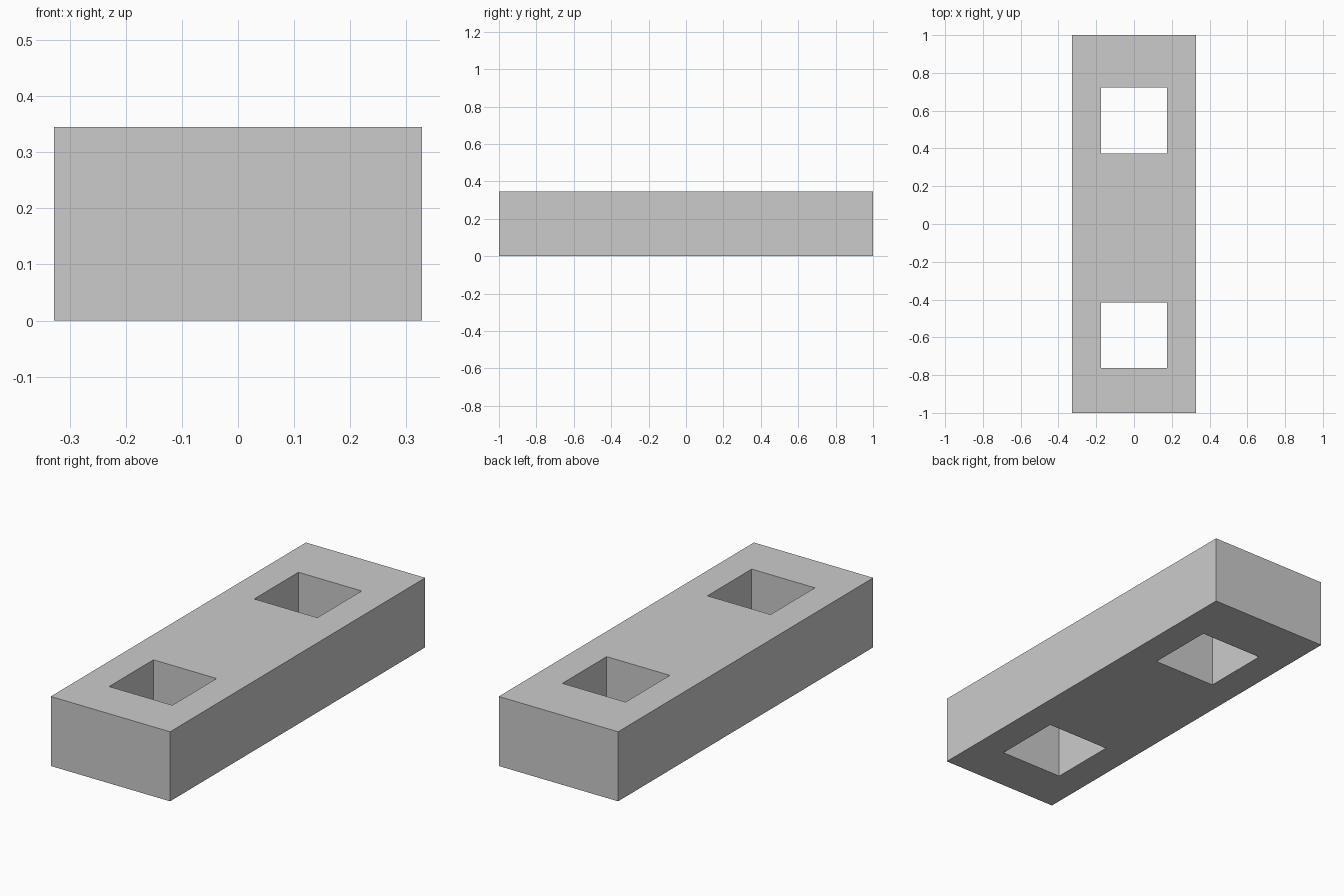
import bpy

# Remove the default cube
default = bpy.data.objects.get("Cube")
if default:
    bpy.data.objects.remove(default, do_unlink=True)

WIDTH, LENGTH, HEIGHT = 0.655, 2.0, 0.345
HOLE = 0.347                      # side of the square holes
HOLE_CENTRES = (-0.589, 0.548)    # hole positions along the block

grey = bpy.data.materials.new("plain grey")
grey.use_nodes = True
colour = (0.6, 0.6, 0.6, 1)
grey.diffuse_color = colour
grey.node_tree.nodes["Principled BSDF"].inputs["Base Color"].default_value = colour


def box(name, size, centre):
    bpy.ops.mesh.primitive_cube_add(size=1, location=centre)
    obj = bpy.context.object
    obj.name = obj.data.name = name
    obj.scale = size
    bpy.ops.object.transform_apply(location=False, rotation=False, scale=True)
    obj.data.materials.append(grey)
    return obj


# Solid block
block = box("block", (WIDTH, LENGTH, HEIGHT), (0, 0, HEIGHT / 2))

# Square holes running right through it
for name, y in zip(("front_hole_cutter", "back_hole_cutter"), HOLE_CENTRES):
    cutter = box(name, (HOLE, HOLE, HEIGHT * 2), (0, y, HEIGHT / 2))
    cutter.hide_render = True
    cutter.display_type = 'WIRE'
    cut = block.modifiers.new(name, 'BOOLEAN')
    cut.operation = 'DIFFERENCE'
    cut.solver = 'EXACT'
    cut.object = cutter
